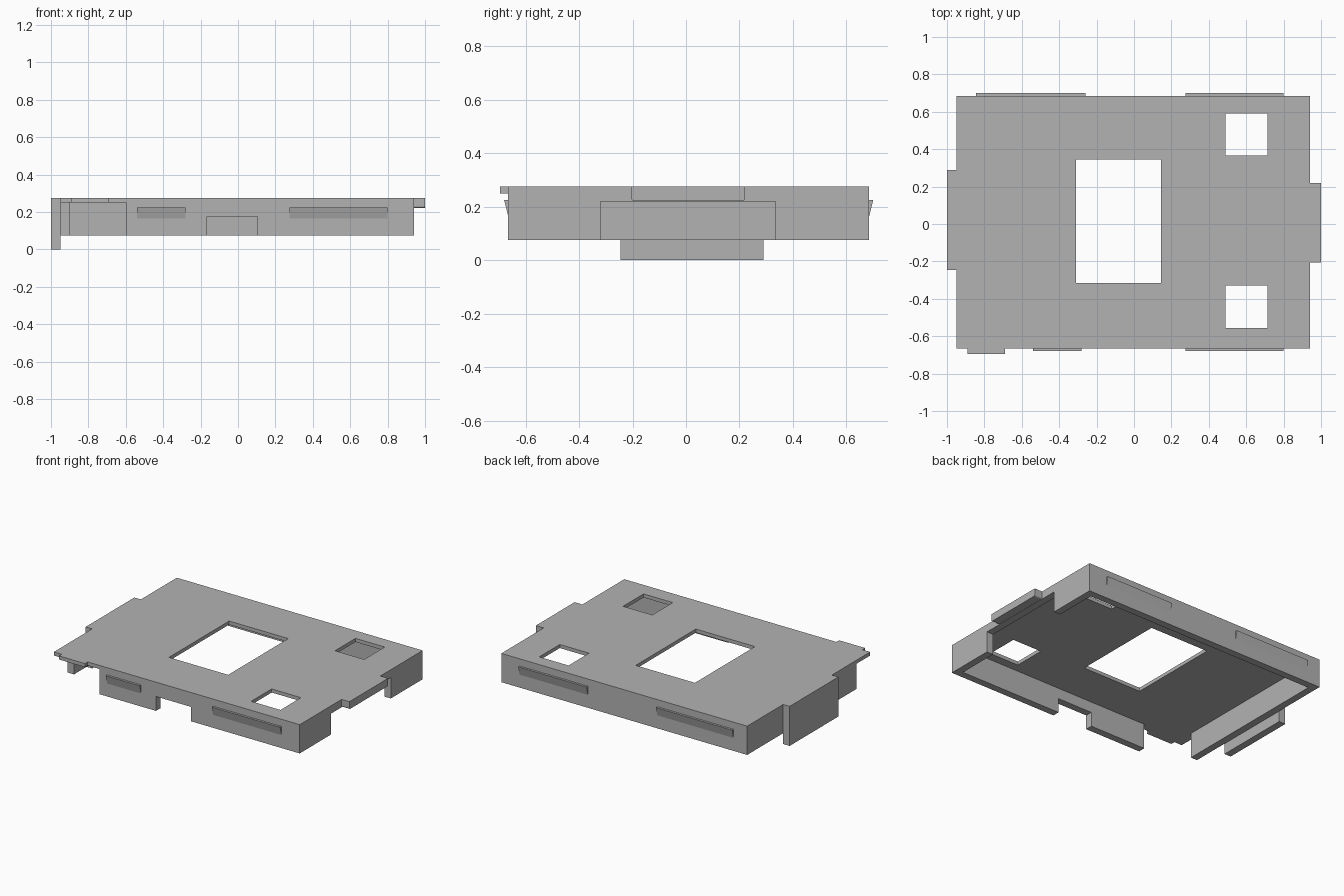
import bpy
import bmesh

if "Cube" in bpy.data.objects:
    bpy.data.objects.remove(bpy.data.objects["Cube"], do_unlink=True)

grey = bpy.data.materials.new("plain_grey")
grey.use_nodes = True
colour = (0.45, 0.45, 0.45, 1)
grey.diffuse_color = colour
grey.node_tree.nodes["Principled BSDF"].inputs["Base Color"].default_value = colour

BACK, FRONT, LEFT, RIGHT = 0.685, -0.665, 0.94, -0.95
BOTTOM, CEILING, TOP = 0.075, 0.25, 0.275
WALL = 0.05


def add_object(name, bm):
    bmesh.ops.recalc_face_normals(bm, faces=bm.faces)
    mesh = bpy.data.meshes.new(name)
    bm.to_mesh(mesh)
    bm.free()
    mesh.materials.append(grey)
    ob = bpy.data.objects.new(name, mesh)
    bpy.context.collection.objects.link(ob)
    return ob


def box(name, x0, x1, y0, y1, z0, z1):
    bm = bmesh.new()
    bmesh.ops.create_cube(bm, size=1)
    for v in bm.verts:
        v.co = [a + (c + 0.5) * (b - a) for c, a, b in
                zip(v.co, (x0, y0, z0), (x1, y1, z1))]
    return add_object(name, bm)


def combine(target, tool, operation):
    """Apply a boolean and discard the tool."""
    tool.hide_render = True
    mod = target.modifiers.new("combine", "BOOLEAN")
    mod.operation, mod.object, mod.solver = operation, tool, "EXACT"
    bpy.context.view_layer.objects.active = target
    bpy.ops.object.modifier_apply(modifier=mod.name)
    bpy.data.objects.remove(tool, do_unlink=True)


def ridge(name, x0, x1, wall_y, side):
    """Snap ridge: flat top, tapering down to the wall."""
    bm = bmesh.new()
    section = [(0, 0.225), (0.015, 0.225), (0, 0.165)]
    ends = [[bm.verts.new((x, wall_y + side * d, z)) for d, z in section]
            for x in (x0, x1)]
    bm.faces.new(ends[0])
    bm.faces.new(ends[1])
    for i in range(3):
        j = (i + 1) % 3
        bm.faces.new((ends[0][i], ends[0][j], ends[1][j], ends[1][i]))
    return add_object(name, bm)


# Hollow cover, open underneath
cover = box("cover", RIGHT, LEFT, FRONT, BACK, BOTTOM, TOP)
cutters = [
    # cavity
    (RIGHT + WALL, LEFT - WALL, FRONT + WALL, BACK - WALL, -0.1, CEILING),
    # open front right corner
    (RIGHT - 0.1, -0.6, FRONT - 0.1, FRONT + WALL, -0.1, CEILING),
    (RIGHT - 0.1, RIGHT + WALL, FRONT - 0.1, -0.515, -0.1, CEILING),
    # front wall notch
    (-0.165, 0.105, FRONT - 0.1, FRONT + 0.1, -0.1, 0.175),
    # left wall notch
    (LEFT - 0.1, LEFT + 0.1, -0.32, 0.335, -0.1, 0.22),
    # windows in the top
    (-0.31, 0.145, -0.315, 0.345, 0.15, 0.4),
    (0.49, 0.715, 0.365, 0.59, 0.15, 0.4),
    (0.49, 0.715, -0.555, -0.33, 0.15, 0.4),
]
for dims in cutters:
    combine(cover, box("cutter", *dims), "DIFFERENCE")

# Long right tab and thin front lip, flush with the top
combine(cover, box("right_tab", -1, RIGHT, -0.245, 0.29, 0, TOP), "UNION")
combine(cover, box("front_lip", -0.89, -0.69, -0.695, FRONT, CEILING, TOP), "UNION")

# Left tab with softened lower corners
tab = box("left_tab", LEFT, 1, -0.205, 0.22, 0.222, TOP)
bm = bmesh.new()
bm.from_mesh(tab.data)
low = [e for e in bm.edges
       if all(v.co.z < 0.23 for v in e.verts)
       and abs(e.verts[0].co.x - e.verts[1].co.x) > 0.01]
bmesh.ops.bevel(bm, geom=low, offset=0.01, segments=3, profile=0.5, affect="EDGES")
bm.to_mesh(tab.data)
bm.free()
combine(cover, tab, "UNION")

# Snap ridges along the long walls
ridge("back_right_ridge", -0.845, -0.26, BACK, 1)
ridge("back_left_ridge", 0.275, 0.8, BACK, 1)
ridge("front_right_ridge", -0.54, -0.28, FRONT, -1)
ridge("front_left_ridge", 0.275, 0.8, FRONT, -1)
